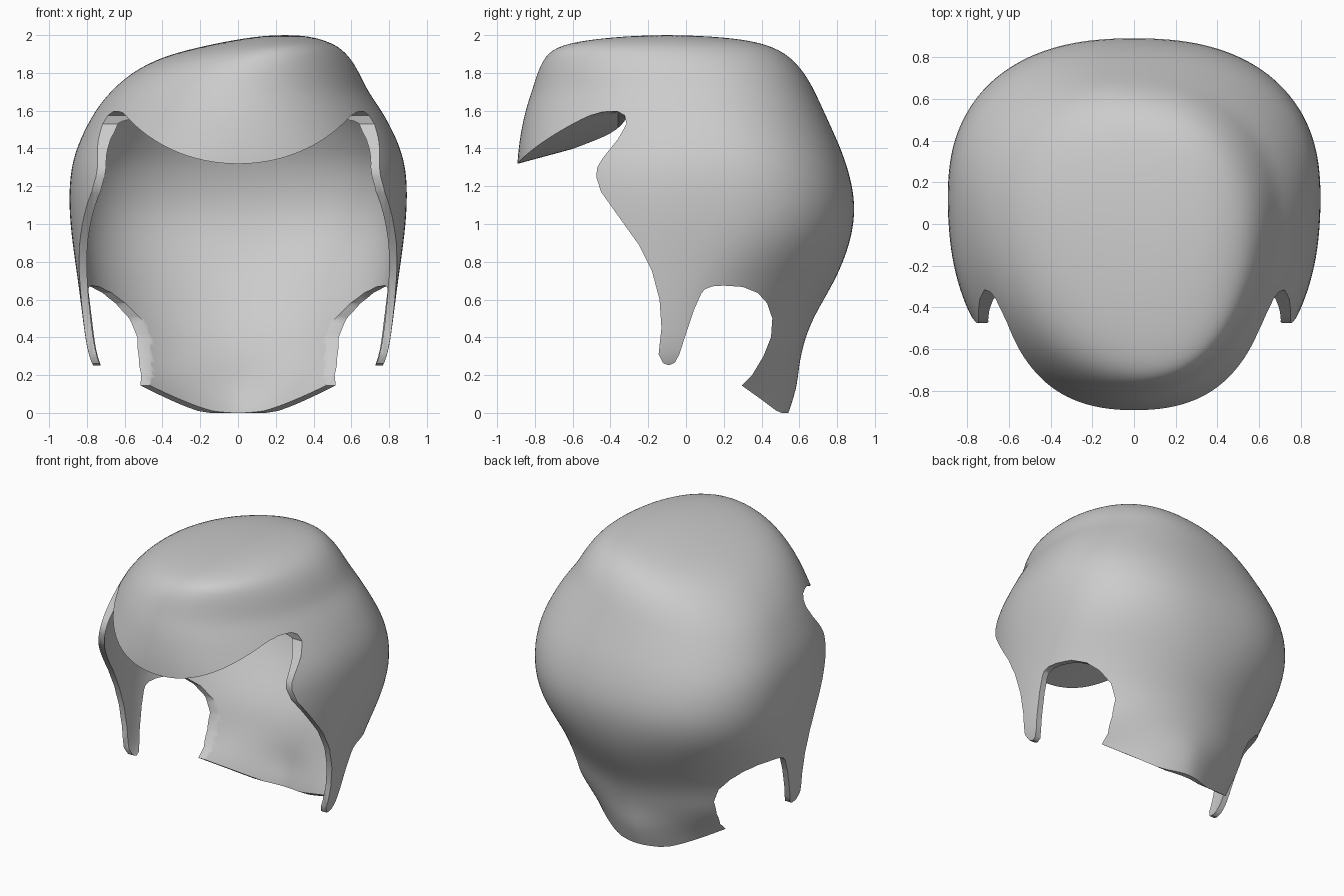
import bpy, bmesh, math

if "Cube" in bpy.data.objects:
    bpy.data.objects.remove(bpy.data.objects["Cube"])

# Outer sections: z, left x, right x, front y, back y, y of widest point, roundness of back half
SECTIONS = [
    (0.00, -.60, .60, -.60, .545, -.10, 1.7),
    (0.13, -.68, .68, -.70, .59, -.10, 1.65),
    (0.24, -.775, .775, -.75, .60, -.10, 1.8),
    (0.35, -.805, .805, -.77, .62, -.10, 2.0),
    (0.50, -.825, .825, -.80, .67, -.07, 1.95),
    (0.70, -.85, .85, -.85, .795, .00, 2.0),
    (0.90, -.88, .88, -.88, .875, .10, 2.3),
    (1.10, -.90, .90, -.90, .905, .13, 2.4),
    (1.30, -.89, .895, -.90, .86, .13, 2.35),
    (1.45, -.84, .845, -.885, .80, .12, 2.25),
    (1.60, -.76, .765, -.855, .73, .10, 2.2),
    (1.70, -.68, .69, -.82, .685, .06, 2.2),
    (1.80, -.57, .645, -.79, .63, .02, 2.2),
    (1.89, -.40, .59, -.75, .55, -.02, 2.15),
    (1.95, -.15, .52, -.67, .44, -.06, 2.1),
    (1.985, .04, .42, -.45, .26, -.10, 2.0),
    (2.00, .18, .32, -.20, .00, -.10, 2.0),
]


def section_at(z):
    z = max(0.0, min(2.0, z))
    for a, b in zip(SECTIONS, SECTIONS[1:]):
        if z <= b[0]:
            t = (z - a[0]) / (b[0] - a[0])
            return [p + (q - p) * t for p, q in zip(a, b)]


def ring(z, l, r, f, b, cy, n, count=40):
    pts = []
    cx = (l + r) / 2
    front_n = 2.0 + .3 * max(0, min(1, (1.5 - z) / .25))
    for i in range(count):
        a = 2 * math.pi * i / count
        c, s = math.cos(a), math.sin(a)
        e = 2 / (n if s > 0 else front_n)
        x = cx + (r - l) / 2 * math.copysign(abs(c) ** e, c)
        y = cy + (b - cy if s > 0 else cy - f) * math.copysign(abs(s) ** e, s)
        pts.append((x, y, z))
    return pts


def loft(name, rings, subdivide=0):
    bm = bmesh.new()
    loops = [[bm.verts.new(p) for p in r] for r in rings]
    n = len(loops[0])
    for a, b in zip(loops, loops[1:]):
        for i in range(n):
            j = (i + 1) % n
            bm.faces.new((a[i], a[j], b[j], b[i]))
    caps = [bm.faces.new(loops[0]), bm.faces.new(loops[-1])]
    bmesh.ops.recalc_face_normals(bm, faces=bm.faces[:])
    if subdivide:
        layer = bm.edges.layers.float.new("crease_edge")
        for e in caps[0].edges:
            e[layer] = 1.0
    else:
        bmesh.ops.triangulate(bm, faces=caps)
    for fc in bm.faces:
        fc.smooth = True
    me = bpy.data.meshes.new(name)
    bm.to_mesh(me)
    bm.free()
    ob = bpy.data.objects.new(name, me)
    bpy.context.collection.objects.link(ob)
    if subdivide:
        ob.modifiers.new("Round", "SUBSURF").levels = subdivide
    return ob


# Outer hair volume
hair = loft("hair_shell", [ring(*s) for s in SECTIONS], 2)

# Inner hollow: inset from the outside, cut off flat behind the thick fringe
cavity_rings = []
for z, inset, front in [(-.1, .04, -.9), (.0, .04, -.9), (.13, .04, -.9), (.24, .04, -.9),
                        (.35, .04, -.9), (.5, .04, -.9), (.7, .04, -.9), (.9, .04, -.9),
                        (1.1, .04, -.9), (1.3, .04, -.84), (1.4, .045, -.6), (1.48, .05, -.38),
                        (1.56, .055, -.32), (1.65, .07, -.3), (1.75, .08, -.28), (1.83, .1, -.26),
                        (1.88, .16, -.22), (1.90, .26, -.1)]:
    _, l, r, f, b, cy, n = section_at(z)
    pts = ring(z, l + inset, r - inset, f + inset, b - inset, cy, n)
    cavity_rings.append([(x, max(y, front + .02 * abs(x)), h) for x, y, h in pts])
cavity = loft("cavity_cutter", cavity_rings, 2)


# Face opening: sloping curved underside of the fringe and the cheek edges
def fringe_z(x, y):
    return min(1.595, 1.33 + .27 * (y + .85) + .43 * x * x)


CHEEK = [(-.36, 1.45), (-.44, 1.35), (-.47, 1.3), (-.475, 1.25), (-.45, 1.17), (-.35, 1.03),
         (-.25, .89), (-.18, .75), (-.14, .6), (-.13, .45), (-.145, .31), (-.12, .262),
         (-.09, .2), (-.09, -.3)]
face_rings = []
for i in range(81):
    x = -1 + i * .025
    prof = [(-1.1, -.3)] + [(y, fringe_z(x, y)) for y in (-1.1, -.85, -.7, -.55, -.42, -.36)]
    zt = fringe_z(x, -.36)
    prof += [(-.325, zt - .02), (-.315, min(1.53, zt - .04))] + CHEEK
    face_rings.append([(x, y, min(z, zt - .05) if y == -.36 and z == 1.45 else z) for y, z in prof])
face = loft("face_cutter", face_rings)

# Ear openings, sideburn tips and nape hem
EAR = [(-.2, -.3), (-.2, .22), (-.12, .262), (-.09, .252), (-.06, .265), (-.035, .31), (0, .42),
       (.04, .54), (.08, .63), (.1, .655), (.14, .67), (.2, .674), (.3, .667), (.38, .635), (.43, .58),
       (.457, .5), (.45, .4), (.41, .3), (.35, .2), (.295, .145), (.4, .07), (.48, .01),
       (.53, -.008), (.7, -.008), (.7, -.3)]
ears = loft("ear_cutter", [[(x, y, z) for y, z in EAR] for x in (-1.2, 1.2)])

for cutter in (cavity, face, ears):
    m = hair.modifiers.new("Cut", "BOOLEAN")
    m.operation, m.solver, m.object = "DIFFERENCE", "EXACT", cutter
    cutter.hide_render = True

# Bake the result and drop the cutters
bpy.context.view_layer.update()
baked = bpy.data.meshes.new_from_object(hair.evaluated_get(bpy.context.evaluated_depsgraph_get()))
hair.modifiers.clear()
hair.data = baked
for cutter in (cavity, face, ears):
    bpy.data.objects.remove(cutter)
bpy.context.view_layer.objects.active = hair
hair.select_set(True)
bpy.ops.object.shade_smooth_by_angle(angle=math.radians(40))
